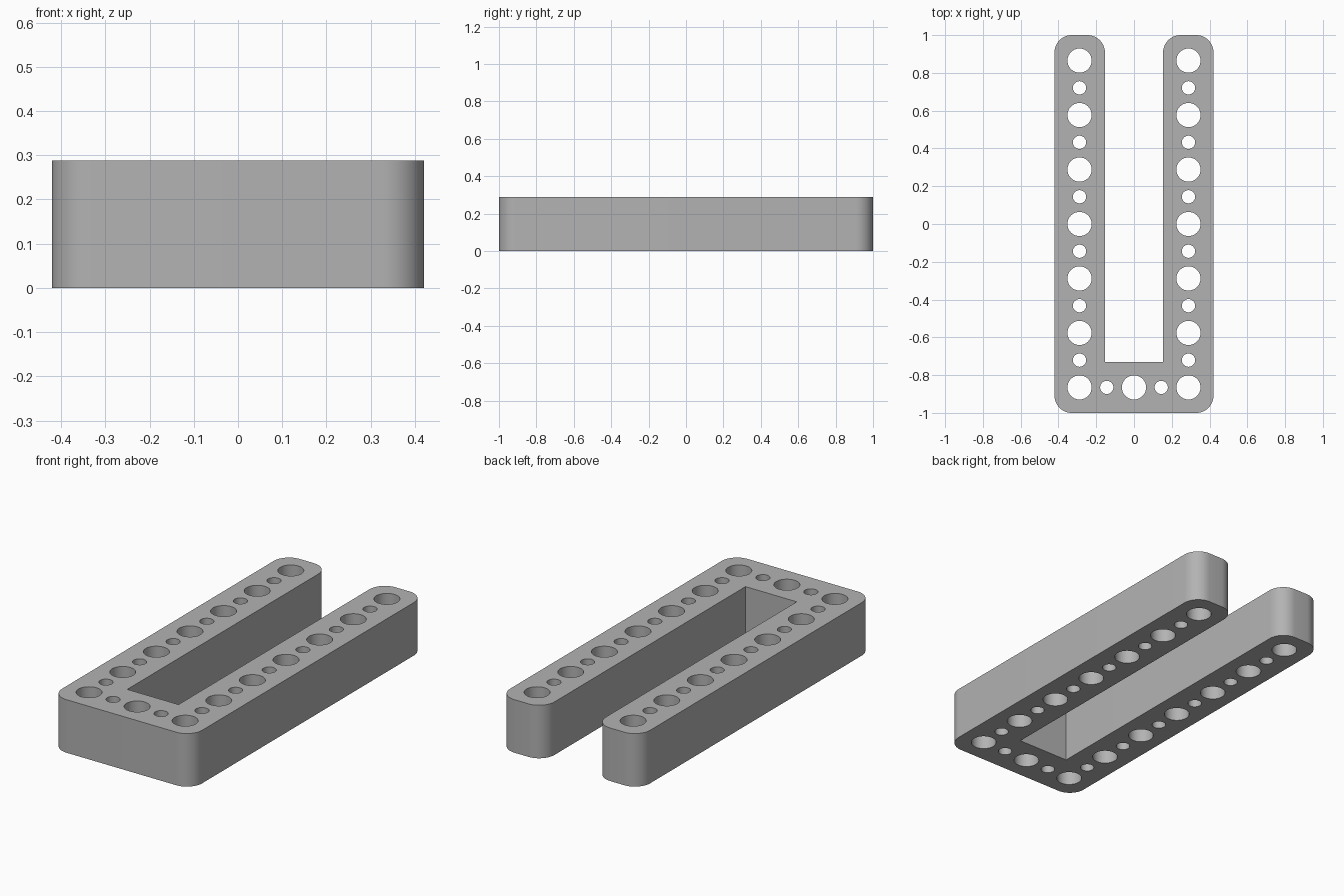
import bpy, bmesh
from math import sin, cos, pi, radians

cube = bpy.data.objects.get("Cube")
if cube:
    bpy.data.objects.remove(cube, do_unlink=True)

HEIGHT = 0.288
PITCH = 0.1442          # spacing between neighbouring holes
HALF_X, SLOT_X, SLOT_Y = 0.421, 0.154, -0.73
CORNER = 0.092
BIG, SMALL = 0.064, 0.035


def arc(cx, cy, r, start, sweep, steps):
    return [(cx + r * cos(radians(start + sweep * i / steps)),
             cy + r * sin(radians(start + sweep * i / steps)))
            for i in range(steps + 1)]


def circle(cx, cy, r, steps=40):
    return arc(cx, cy, r, 0, 360, steps)[:-1]


# Right half of the U outline, then mirrored for the other half
half = arc(HALF_X - CORNER, -1 + CORNER, CORNER, -90, 90, 12)
half += arc(HALF_X - CORNER, 1 - CORNER, CORNER, 0, 90, 12)
half += arc(SLOT_X + CORNER, 1 - CORNER, CORNER, 90, 90, 12)
half += [(SLOT_X, SLOT_Y)]
loops = [half + [(-x, y) for x, y in reversed(half)]]

# Alternating big and small holes along both arms and across the base
for i in range(-6, 7):
    for side in (-1, 1):
        loops.append(circle(side * 2 * PITCH, i * PITCH, SMALL if i % 2 else BIG))
for i in (-1, 0, 1):
    loops.append(circle(i * PITCH, -6 * PITCH, SMALL if i else BIG))

# Flat perforated profile
bm = bmesh.new()
for loop in loops:
    verts = [bm.verts.new((x, y, 0)) for x, y in loop]
    for a, b in zip(verts, verts[1:] + verts[:1]):
        bm.edges.new((a, b))
bmesh.ops.triangle_fill(bm, edges=bm.edges[:], use_beauty=True, normal=(0, 0, 1))
for face in bm.faces:
    face.normal_update()
    if face.normal.z < 0:
        face.normal_flip()
mesh = bpy.data.meshes.new("u_beam")
bm.to_mesh(mesh)
bm.free()
beam = bpy.data.objects.new("u_beam", mesh)
bpy.context.collection.objects.link(beam)

# Thicken upwards into the solid beam
bpy.context.view_layer.objects.active = beam
beam.select_set(True)
solid = beam.modifiers.new("thickness", 'SOLIDIFY')
solid.thickness = HEIGHT
solid.offset = 1
bpy.ops.object.modifier_apply(modifier=solid.name)
bpy.ops.object.shade_smooth_by_angle(angle=radians(30))

# Grey plastic
grey = bpy.data.materials.new("grey_plastic")
grey.use_nodes = True
colour = (0.45, 0.45, 0.45, 1)
grey.diffuse_color = colour
grey.node_tree.nodes["Principled BSDF"].inputs["Base Color"].default_value = colour
mesh.materials.append(grey)
